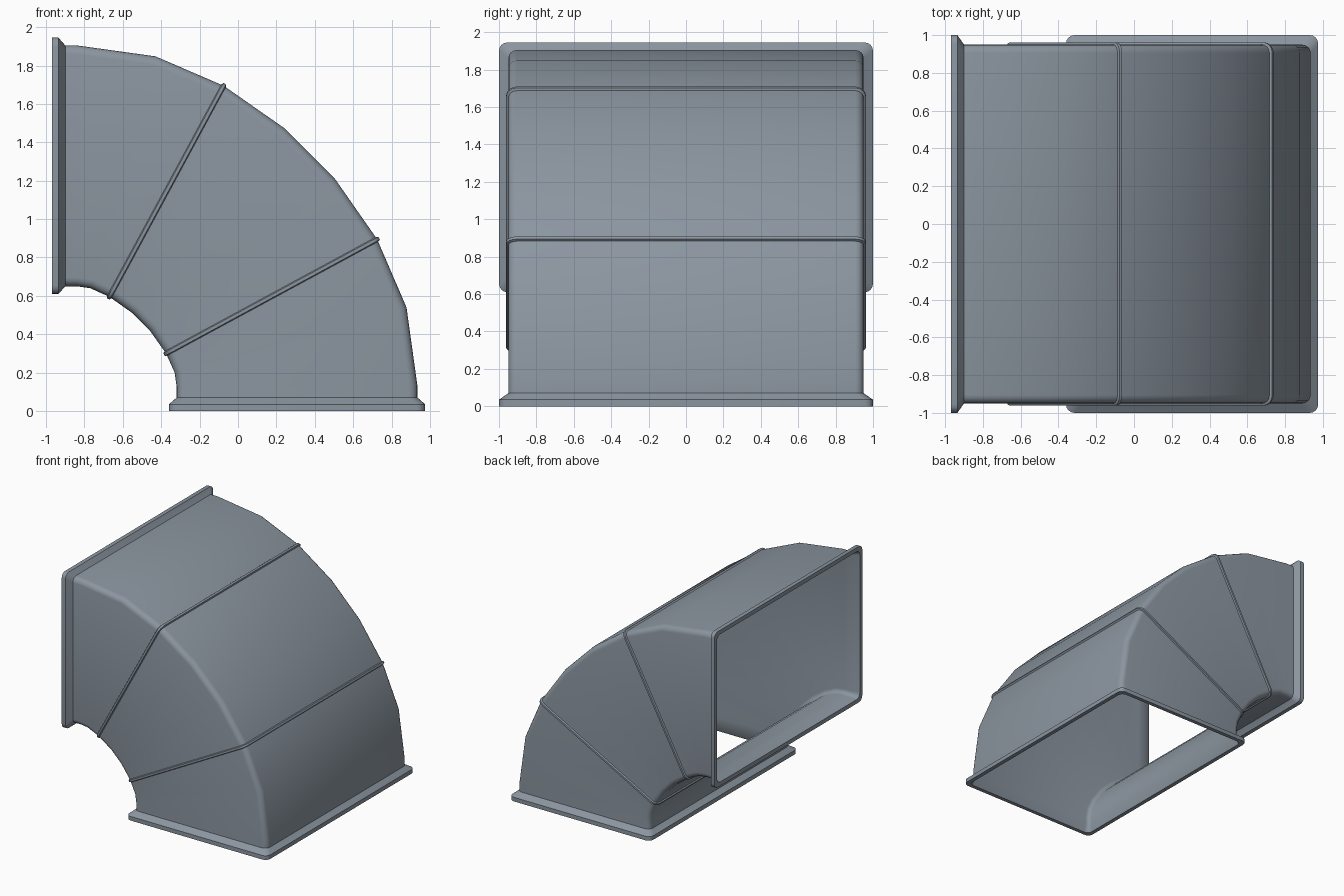
import bpy, bmesh, math
from mathutils import Vector

if "Cube" in bpy.data.objects:
    bpy.data.objects.remove(bpy.data.objects["Cube"])

CX = -0.97  # bend centre in x (z = 0)

# Blue-grey painted metal
metal = bpy.data.materials.new("blue_grey_metal")
metal.diffuse_color = (0.26, 0.304, 0.352, 1)
metal.use_nodes = True
metal.node_tree.nodes["Principled BSDF"].inputs["Base Color"].default_value = metal.diffuse_color


def ring(inner, outer, half, r=0.045, off=0.0, shift=0.0, segs=4):
    """Rounded rectangle spanning inner->outer in the xz plane and +-half in y."""
    a, b = Vector(inner), Vector(outer)
    d = (b - a).normalized()
    n = Vector((-d.y, d.x))
    mid = (a + b) / 2 + n * shift
    hl, hw, r = (b - a).length / 2 + off, half + off, r + off
    pts = []
    for k, (sx, sy) in enumerate(((1, 1), (-1, 1), (-1, -1), (1, -1))):
        for i in range(segs + 1):
            t = math.pi / 2 * (k + i / segs)
            p = mid + d * (sx * (hl - r) + r * math.cos(t))
            pts.append((p.x + CX, sy * (hw - r) + r * math.sin(t), p.y))
    return pts


def loft(name, rings):
    """Skin the rings into a closed loop of walls."""
    bm = bmesh.new()
    vs = [[bm.verts.new(p) for p in rg] for rg in rings]
    m = len(vs[0])
    for k in range(len(vs)):
        p, q = vs[k], vs[(k + 1) % len(vs)]
        for i in range(m):
            j = (i + 1) % m
            bm.faces.new((p[i], p[j], q[j], q[i]))
    bmesh.ops.recalc_face_normals(bm, faces=bm.faces)
    me = bpy.data.meshes.new(name)
    bm.to_mesh(me)
    bm.free()
    me.materials.append(metal)
    ob = bpy.data.objects.new(name, me)
    bpy.context.collection.objects.link(ob)
    bpy.ops.object.select_all(action='DESELECT')
    ob.select_set(True)
    bpy.context.view_layer.objects.active = ob
    bpy.ops.object.shade_smooth_by_angle(angle=math.radians(30))
    return ob


def mirrored(stations):
    """Reflect the half bend across its 45 degree diagonal."""
    return stations + [(i[::-1], o[::-1], h) for i, o, h in reversed(stations)]


# Stations: inner point, outer point (measured from bend centre), half width
flange = [((0.61, 0), (1.945, 0), 1.0), ((0.61, 0.035), (1.945, 0.035), 1.0)]
body = [((0.65, 0.07), (1.905, 0.07), 0.95),
        ((0.65, 0.13), (1.905, 0.13), 0.95),
        ((0.64, 0.20), (1.848, 0.54), 0.95),
        ((0.595, 0.30), (1.695, 0.895), 0.95),
        ((0.51, 0.42), (1.475, 1.21), 0.95)]
mouth = [((0.645, 0), (1.91, 0), 0.967)]

# Duct: outer skin with flanges, then back along the inner skin
outside = [ring(*s) for s in mirrored(flange + body)]
inside = [ring(*s, off=-0.01) if 0 < k < 11 else ring(*s)
          for k, s in enumerate(mirrored(mouth + body))]
loft("duct_elbow", outside + inside[::-1])

# Raised seams where the segments join
for name, s in (("lower_seam", body[3]), ("upper_seam", mirrored(body)[6])):
    loft(name, [ring(*s, off=o, shift=w) for o, w in
                ((-0.004, -0.015), (0.012, -0.008), (0.012, 0.008), (-0.004, 0.015))])
